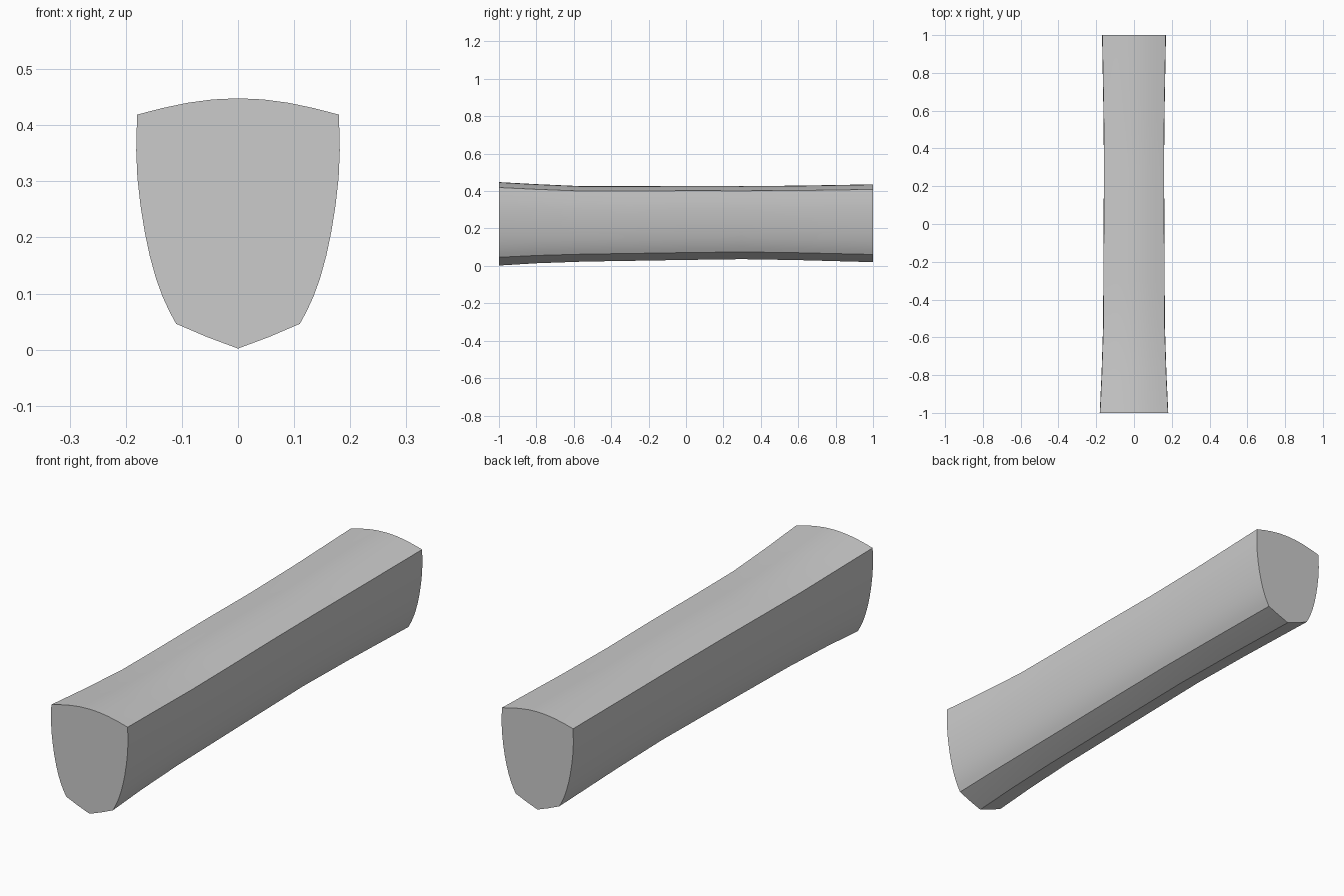
import bpy, bmesh, math

if "Cube" in bpy.data.objects:
    bpy.data.objects.remove(bpy.data.objects["Cube"])

# Half of the shield-shaped section at the front end, keel to crown (x, z)
half = [(0, 0), (0.055, 0.0205), (0.11, 0.044), (0.122, 0.066), (0.134, 0.092),
        (0.146, 0.125), (0.157, 0.165), (0.166, 0.208), (0.1735, 0.255),
        (0.179, 0.305), (0.181, 0.352), (0.1795, 0.416), (0.135, 0.4275),
        (0.09, 0.437), (0.045, 0.443), (0, 0.445)]
outline = half + [(-x, z) for x, z in reversed(half[1:-1])]

# Stations along the length: y, keel height, crown height
stations = [(-1, 0.002, 0.448), (-0.8, 0.014, 0.437), (-0.55, 0.023, 0.426),
            (-0.3, 0.027, 0.426), (0, 0.032, 0.428), (0.3, 0.036, 0.427),
            (0.6, 0.031, 0.429), (1, 0.02, 0.436)]

# Loft the section through the stations, narrowing toward the middle
bm = bmesh.new()
rings = []
for y, low, high in stations:
    s = (high - low) / 0.445
    rings.append([bm.verts.new((x * s, y, low + z * s)) for x, z in outline])
n = len(outline)
for a, b in zip(rings, rings[1:]):
    for i in range(n):
        j = (i + 1) % n
        bm.faces.new((a[i], a[j], b[j], b[i]))

# Flat end caps
bm.faces.new(rings[0])
bm.faces.new(rings[-1])
bmesh.ops.recalc_face_normals(bm, faces=bm.faces)

mesh = bpy.data.meshes.new("beam")
bm.to_mesh(mesh)
bm.free()
beam = bpy.data.objects.new("beam", mesh)
bpy.context.collection.objects.link(beam)
bpy.context.view_layer.objects.active = beam
beam.select_set(True)
bpy.ops.object.shade_smooth_by_angle(angle=math.radians(25))
